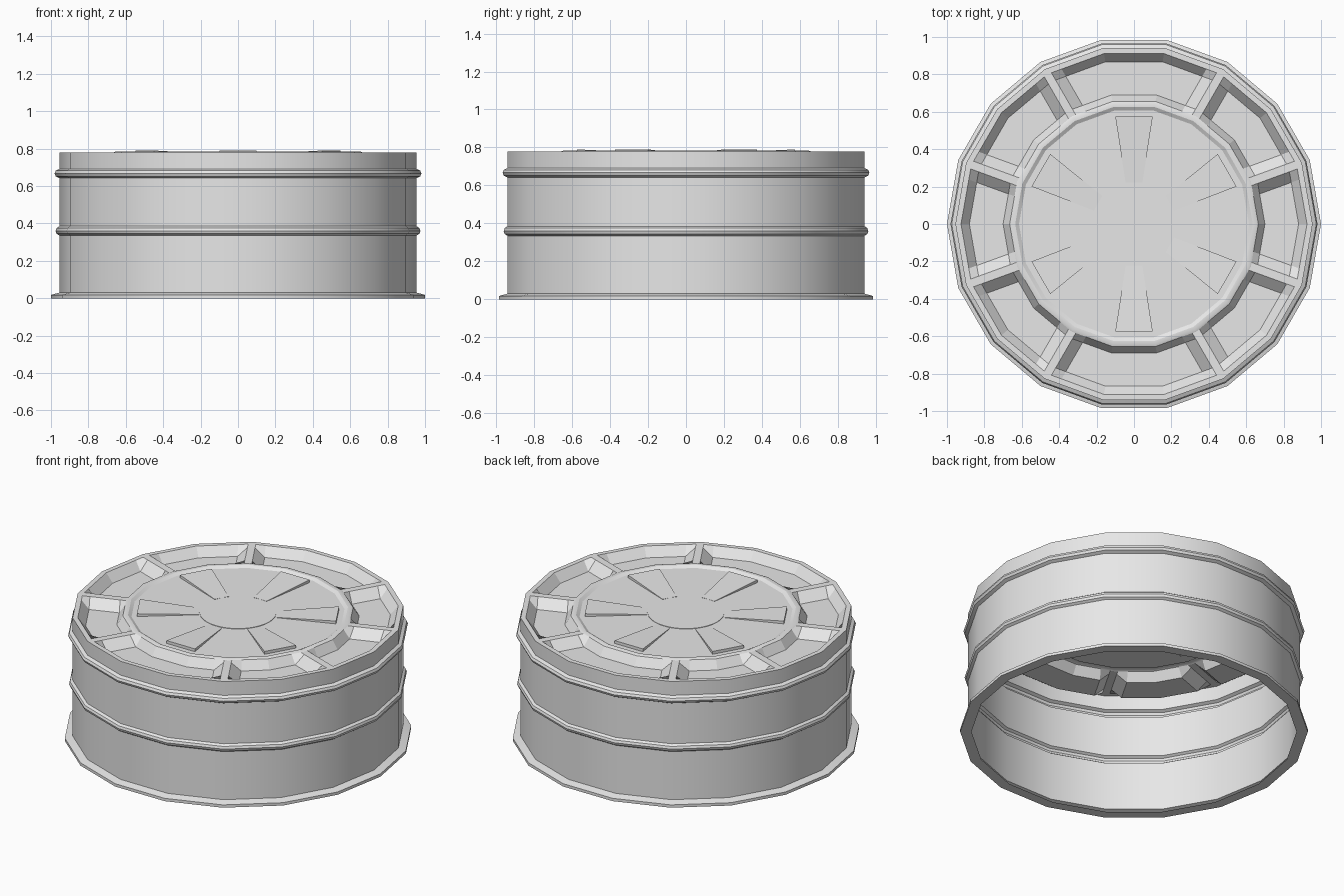
import bpy, bmesh, math
from mathutils import Matrix

SIDES = 18
STEP = math.tau / SIDES

old = bpy.data.objects.get("Cube")
if old:
    bpy.data.objects.remove(old)

grey = bpy.data.materials.new("light_grey_metal")
grey.use_nodes = True
color = (0.8, 0.8, 0.8, 1)
grey.diffuse_color = color
grey.node_tree.nodes["Principled BSDF"].inputs["Base Color"].default_value = color


def finish(name, bm, smooth=True):
    mesh = bpy.data.meshes.new(name)
    bm.to_mesh(mesh)
    bm.free()
    mesh.materials.append(grey)
    obj = bpy.data.objects.new(name, mesh)
    bpy.context.collection.objects.link(obj)
    if smooth:
        bpy.ops.object.select_all(action='DESELECT')
        obj.select_set(True)
        bpy.context.view_layer.objects.active = obj
        bpy.ops.object.shade_smooth_by_angle(angle=math.radians(28))
    return obj


def polar(r, a, z):
    return (r * math.cos(a), r * math.sin(a), z)


def skin(bm, rows):
    """Join closed loops of points into bands of faces."""
    loops = [[bm.verts.new(p) for p in row] for row in rows]
    for low, high in zip(loops, loops[1:]):
        for i in range(len(low)):
            j = (i + 1) % len(low)
            bm.faces.new((low[i], low[j], high[j], high[i]))
    return loops


def lathe(name, profile, sides=SIDES, cap=False):
    bm = bmesh.new()
    rows = [[polar(r, math.tau * i / sides, z) for i in range(sides)]
            for r, z in profile]
    loops = skin(bm, rows)
    if cap:
        bm.faces.new(loops[-1])
    return finish(name, bm)


# Open-bottomed drum wall with a foot flange and two rolled ribs
BODY, TOP = 0.955, 0.78


def rib(z, out):
    return [(BODY, z - 0.025), (BODY + out * 0.75, z - 0.015), (BODY + out, z),
            (BODY + out * 0.75, z + 0.015), (BODY, z + 0.025)]


lathe("drum_wall", [(0.935, 0), (1, 0), (1, 0.018), (BODY, 0.03)]
      + rib(0.36, 0.02) + rib(0.667, 0.026) + [(BODY, TOP)])

# Lid ring: sunken pockets divided by eight sloped spokes
FLOOR = 0.725
SPOKES = {1, 3, 6, 8, 10, 12, 15, 17}
RIDGE, FOOT = 0.022, 0.08


def on_polygon(r, a):
    """Radius of the many-sided outline at angle a."""
    off = (a % STEP) - STEP / 2
    return r * math.cos(STEP / 2) / math.cos(off)


def lid_row(r, sunken):
    row = []
    for k in range(SIDES):
        offsets = (-FOOT, -RIDGE, 0, RIDGE, FOOT) if k in SPOKES else (0,)
        for d in offsets:
            a = k * STEP + d / r
            in_pocket = k not in SPOKES or abs(d) == FOOT
            z = FLOOR if sunken and in_pocket else TOP
            row.append(polar(on_polygon(r, a), a, z))
    return row


bm = bmesh.new()
skin(bm, [lid_row(BODY, False), lid_row(0.925, False), lid_row(0.88, True),
          lid_row(0.70, True), lid_row(0.665, False)])
finish("lid_ring", bm, smooth=False)

# Centre disc with a low raised lip, and a round hub
DISC = 0.772
lathe("lid_disc", [(0.665, TOP), (0.655, 0.784), (0.635, 0.784),
                   (0.615, DISC)], cap=True)
lathe("hub", [(0.22, DISC - 0.001), (0.22, DISC + 0.003)], sides=36, cap=True)

# Six tapered plates rising outward from the hub
for n in range(6):
    bm = bmesh.new()
    inner, outer = (0.222, 0.045, DISC + 0.002), (0.575, 0.1, 0.79)
    loops = []
    for r, half, z in (inner, outer):
        loops.append([bm.verts.new(p) for p in
                      ((r, -half, DISC - 0.001), (r, half, DISC - 0.001),
                       (r, half, z), (r, -half, z))])
    bm.faces.new(loops[0])
    bm.faces.new(loops[1])
    for i in range(4):
        j = (i + 1) % 4
        bm.faces.new((loops[0][i], loops[0][j], loops[1][j], loops[1][i]))
    bmesh.ops.recalc_face_normals(bm, faces=bm.faces)
    bm.transform(Matrix.Rotation(math.radians(30 + 60 * n), 4, 'Z'))
    finish(f"radial_plate_{n + 1}", bm, smooth=False)
